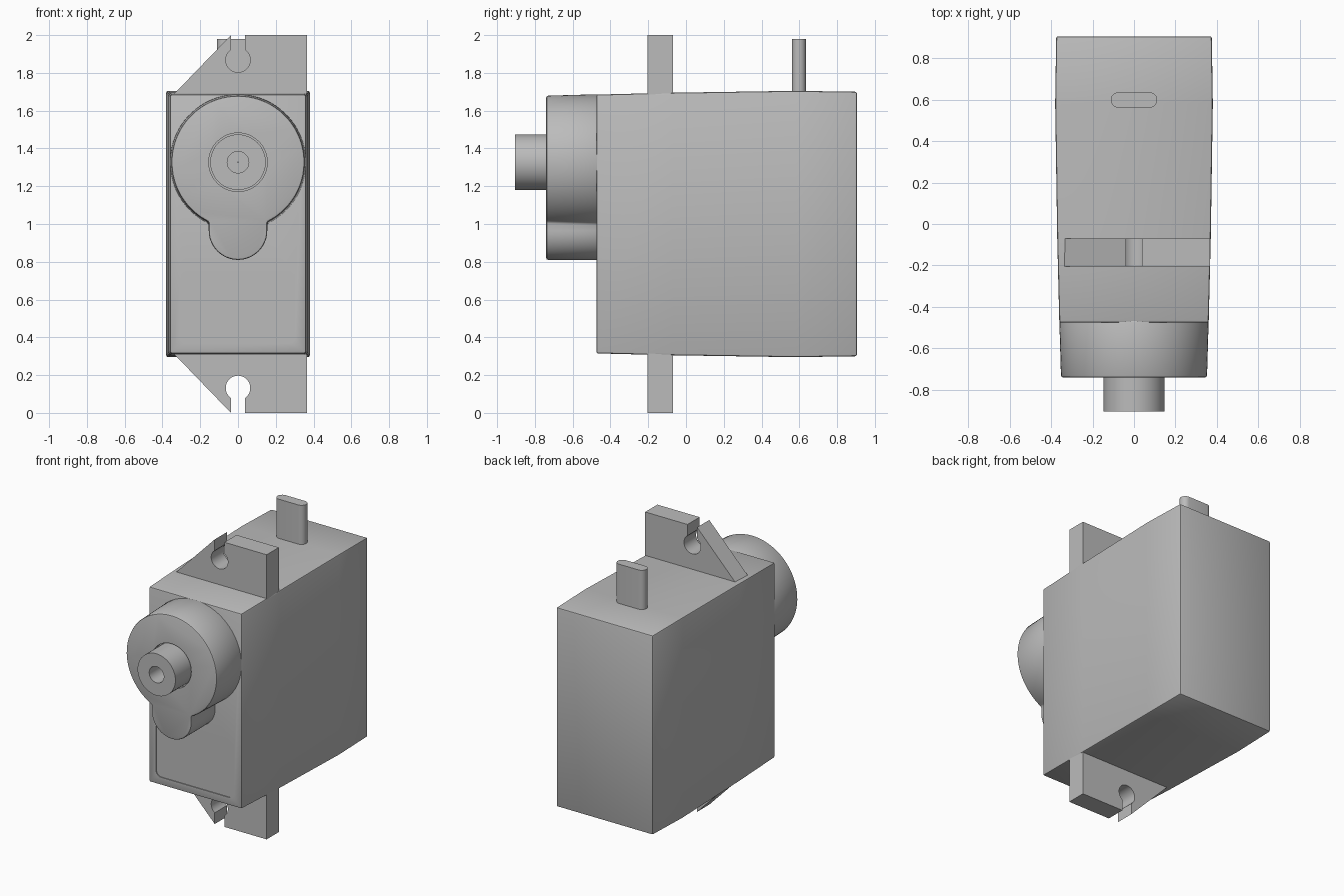
import bpy, bmesh
from math import sin, cos, pi, acos, sqrt, atan2, radians

cube = bpy.data.objects.get("Cube")
if cube:
    bpy.data.objects.remove(cube, do_unlink=True)

# One grey plastic for everything
GREY = (0.5, 0.5, 0.5, 1)
plastic = bpy.data.materials.new("grey plastic")
plastic.use_nodes = True
plastic.diffuse_color = GREY
plastic.node_tree.nodes["Principled BSDF"].inputs["Base Color"].default_value = GREY


def arc(cx, cy, r, a0, a1, n=32):
    """Points on a circle from angle a0 to a1."""
    steps = [a0 + (a1 - a0) * i / n for i in range(n + 1)]
    return [(cx + r * cos(a), cy + r * sin(a)) for a in steps]


def at_y(outline, y):
    return [(x, y, z) for x, z in outline]


def at_z(outline, z):
    return [(x, y, z) for x, y in outline]


def loft(name, rings, closed=False):
    """Skin equal-length rings; cap the ends, or join last to first."""
    bm = bmesh.new()
    loops = [[bm.verts.new(p) for p in ring] for ring in rings]
    pairs = list(zip(loops, loops[1:]))
    if closed:
        pairs.append((loops[-1], loops[0]))
    else:
        bm.faces.new(loops[0])
        bm.faces.new(loops[-1])
    for a, b in pairs:
        for i in range(len(a)):
            j = (i + 1) % len(a)
            bm.faces.new((a[i], a[j], b[j], b[i]))
    bmesh.ops.recalc_face_normals(bm, faces=bm.faces)
    mesh = bpy.data.meshes.new(name)
    bm.to_mesh(mesh)
    bm.free()
    mesh.materials.append(plastic)
    obj = bpy.data.objects.new(name, mesh)
    bpy.context.collection.objects.link(obj)
    return obj


def activate(obj):
    bpy.ops.object.select_all(action="DESELECT")
    obj.select_set(True)
    bpy.context.view_layer.objects.active = obj


def bevel(obj, width):
    mod = obj.modifiers.new("soft edges", "BEVEL")
    mod.width, mod.segments = width, 2
    mod.limit_method, mod.angle_limit = "ANGLE", radians(40)
    activate(obj)
    bpy.ops.object.modifier_apply(modifier=mod.name)


def cut(obj, cutter):
    mod = obj.modifiers.new("cut", "BOOLEAN")
    mod.operation, mod.object, mod.solver = "DIFFERENCE", cutter, "EXACT"
    activate(obj)
    bpy.ops.object.modifier_apply(modifier=mod.name)
    bpy.data.objects.remove(cutter, do_unlink=True)


def smooth(obj):
    activate(obj)
    bpy.ops.object.shade_smooth_by_angle(angle=radians(30))


# Case: slightly bulged box, widest towards the back
def case_ring(y, w, h):
    return at_y([(-w, 1 - h), (w, 1 - h), (w, 1 + h), (-w, 1 + h)], y)


case = loft("case", [case_ring(-0.475, 0.36, 0.685), case_ring(-0.07, 0.37, 0.695),
                     case_ring(0.58, 0.38, 0.705), case_ring(0.905, 0.375, 0.70)])
bevel(case, 0.01)

# Shallow rounded label recess on the lower front
R = 0.04
label = []
for x, z, start in ((0.265, 0.71, 0), (-0.265, 0.71, 1), (-0.265, 0.41, 2), (0.265, 0.41, 3)):
    label += arc(x, z, R, start * pi / 2, (start + 1) * pi / 2, 6)
cut(case, loft("label_cutter", [at_y(label, -0.5), at_y(label, -0.469)]))
smooth(case)

# Mounting ears with keyhole slots, mirrored top and bottom
W, SLOT, HOLE = 0.366, 0.0375, 0.065
a = acos(SLOT / HOLE)
ear = [(-W, 1.66), (W, 1.66), (W, 2), (SLOT, 2)]
ear += arc(0, 1.868, HOLE, a, -pi - a, 28) + [(-SLOT, 2)]
for name, flip in (("upper_ear", False), ("lower_ear", True)):
    shape = [(x, 2 - z) for x, z in ear] if flip else ear
    smooth(loft(name, [at_y(shape, -0.205), at_y(shape, -0.07)]))

# Gear housing: large round boss with a smaller lobe below
AXIS, NECK = 1.327, 0.155


def housing_outline(r):
    drop = atan2(-sqrt(r * r - NECK * NECK), NECK)
    return arc(0, AXIS, r, drop, pi - drop, 64) + arc(0, 0.965, NECK, pi, 2 * pi, 24)


housing = loft("gear_housing", [at_y(housing_outline(0.352), -0.74),
                                at_y(housing_outline(0.36), -0.465)])
bevel(housing, 0.01)
ring = arc(0, AXIS, 0.155, 0, 2 * pi, 48)[:-1]
cut(housing, loft("shaft_clearance_cutter", [at_y(ring, -0.8), at_y(ring, -0.71)]))
smooth(housing)

# Output shaft with a central bore
profile = [(0.147, -0.66), (0.147, -0.905), (0.057, -0.905), (0.057, -0.72), (0.002, -0.72), (0.002, -0.66)]
smooth(loft("output_shaft", [at_y(arc(0, AXIS, r, 0, 2 * pi, 48)[:-1], y) for r, y in profile], closed=True))

# Flat cable leaving the top near the back
cable = arc(0.075, 0.598, 0.037, -pi / 2, pi / 2, 12) + arc(-0.075, 0.598, 0.037, pi / 2, 1.5 * pi, 12)
smooth(loft("cable", [at_z(cable, 1.66), at_z(cable, 1.98)]))
